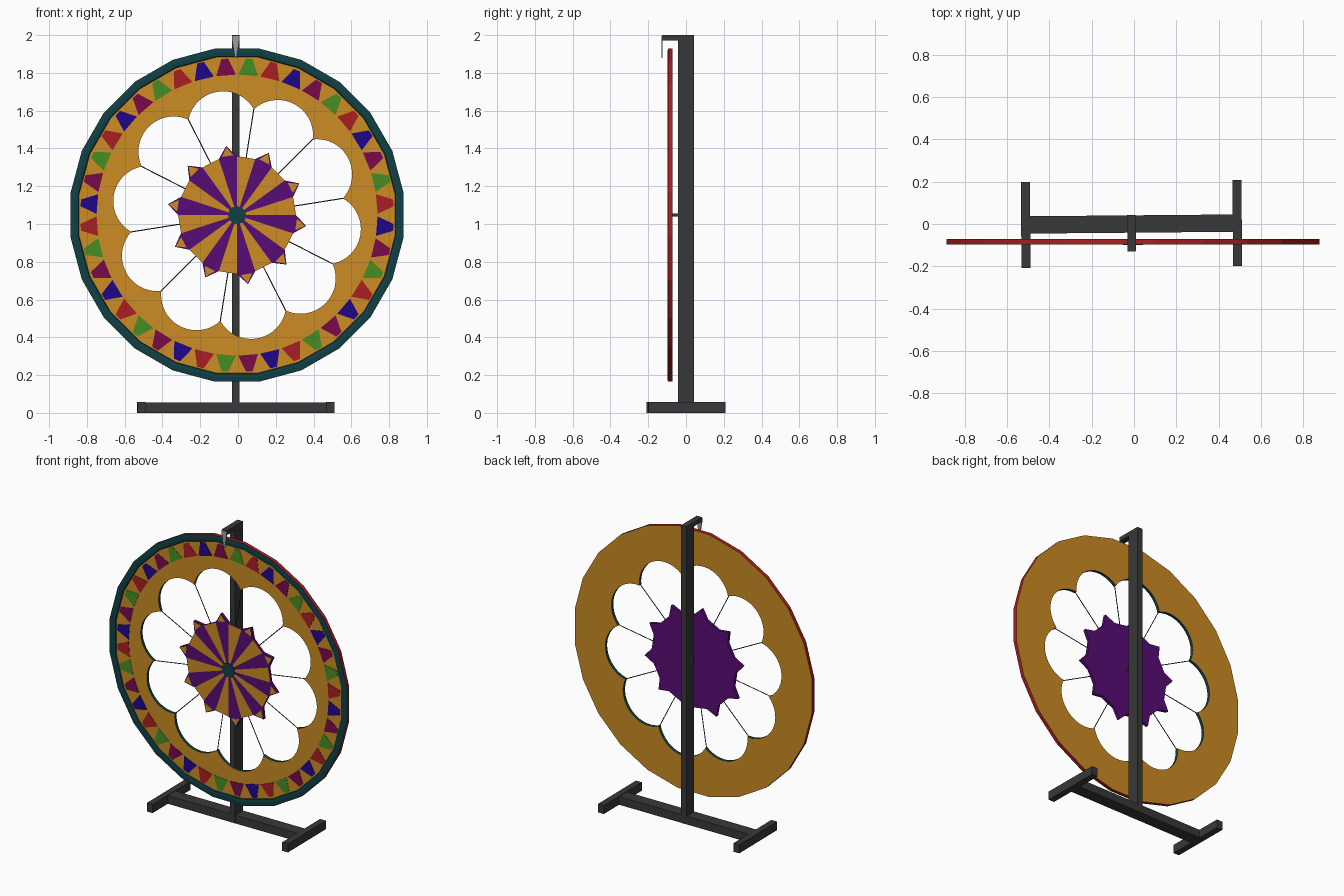
import bpy, bmesh, math
from math import sin, cos, radians
from mathutils import Matrix, Vector

if "Cube" in bpy.data.objects:
    bpy.data.objects.remove(bpy.data.objects["Cube"])


def mat(name, r, g, b):
    def lin(c):
        c /= 255
        return c / 12.92 if c <= 0.04045 else ((c + 0.055) / 1.055) ** 2.4
    m = bpy.data.materials.new(name)
    m.diffuse_color = (lin(r), lin(g), lin(b), 1)
    m.use_nodes = True
    m.node_tree.nodes["Principled BSDF"].inputs["Base Color"].default_value = m.diffuse_color
    return m


GOLD = mat("gold", 204, 140, 35)
TEAL = mat("dark teal", 16, 64, 70)
RED = mat("red", 168, 30, 34)
VIOLET = mat("violet", 88, 12, 118)
MAGENTA = mat("magenta", 120, 10, 75)
BLUE = mat("blue", 32, 6, 138)
GREEN = mat("green", 70, 142, 36)
GREY = mat("charcoal", 56, 56, 56)
STEEL = mat("light grey", 155, 155, 155)

CX, CZ = -0.005, 1.047            # wheel centre
BACK, FRONT = -0.071, -0.091      # wheel faces
SX = -0.012                       # stand centre
TURN = Matrix.Rotation(radians(0.5), 4, 'Z')


def polar(r, deg, y):
    """Point on the wheel; angle runs clockwise from the top seen from the front."""
    a = radians(deg)
    return Vector((CX + r * sin(a), y, CZ + r * cos(a)))


def make(name, verts, faces, mats, index=None):
    me = bpy.data.meshes.new(name)
    me.from_pydata([tuple(v) for v in verts], [], faces)
    for m in mats:
        me.materials.append(m)
    if index:
        for p, i in zip(me.polygons, index):
            p.material_index = i
    bm = bmesh.new()
    bm.from_mesh(me)
    bmesh.ops.recalc_face_normals(bm, faces=bm.faces)
    bm.to_mesh(me)
    bm.free()
    ob = bpy.data.objects.new(name, me)
    bpy.context.collection.objects.link(ob)
    return ob


def prism(name, front, depth, m):
    """Plate: front outline pushed back along +y."""
    n = len(front)
    back = [v + Vector((0, depth, 0)) for v in front]
    faces = [list(range(n)), list(range(n, 2 * n))]
    faces += [[i, (i + 1) % n, n + (i + 1) % n, n + i] for i in range(n)]
    return make(name, front + back, faces, [m])


def box(name, x, y, z, m=GREY):
    pts = [Vector((a, y[0], b)) for a, b in
           ((x[0], z[0]), (x[1], z[0]), (x[1], z[1]), (x[0], z[1]))]
    ob = prism(name, pts, y[1] - y[0], m)
    ob.data.transform(TURN)
    return ob


def rod(name, p, q, r, sides, m):
    d = q - p
    bm = bmesh.new()
    bmesh.ops.create_cone(bm, cap_ends=True, segments=sides, radius1=r, radius2=r, depth=d.length,
                          matrix=Matrix.Translation((p + q) / 2) @ d.to_track_quat('Z', 'Y').to_matrix().to_4x4())
    me = bpy.data.meshes.new(name)
    bm.to_mesh(me)
    bm.free()
    me.materials.append(m)
    bpy.context.collection.objects.link(bpy.data.objects.new(name, me))


# Wheel ring: 24-sided outside, ten rounded petals cut out of the inside
def outer(deg, apothem):
    return apothem / cos(radians((deg + 7.5) % 15 - 7.5))


def petal(deg):
    a = radians((deg + 9 + 18) % 36 - 18)
    d, r = 0.474, 0.187
    return d * cos(a) + math.sqrt(r * r - (d * sin(a)) ** 2)


STEP, N, ROWS = 1.5, 240, 7
verts, faces, index = [], [], []
row_mats = [1, 0, 1, 1, 1, 2, 0]   # wall, face, three rim bands, outside, back
for i in range(N):
    a = i * STEP
    profile = [(petal(a), BACK), (petal(a), FRONT), (outer(a, 0.836), FRONT), (outer(a, 0.84), -0.096),
               (outer(a, 0.858), -0.098), (outer(a, 0.882), -0.096), (outer(a, 0.882), BACK)]
    verts += [polar(r, a, y) for r, y in profile]
    for j in range(ROWS):
        k, j2 = (i + 1) % N, (j + 1) % ROWS
        faces.append([i * ROWS + j, i * ROWS + j2, k * ROWS + j2, k * ROWS + j])
        index.append(row_mats[j])
make("wheel_ring", verts, faces, [GOLD, TEAL, RED], index)

# Forty coloured wedges around the ring
for k in range(40):
    a = 4.5 + 9 * k
    pts = []
    for r, w in ((0.742, -0.052), (0.742, 0.052), (0.83, 0.018), (0.83, -0.018)):
        pts.append(polar(math.hypot(r, w), a + math.degrees(math.atan2(w, r)), FRONT - 0.002))
    prism("wedge_%02d" % k, pts, 0.003, (GREEN, RED, BLUE, MAGENTA)[k % 4])

# Striped centre disc with ten points
verts, faces, index = [polar(0, 0, -0.094)], [], []
for k in range(10):
    t = -9 + 36 * k
    verts += [polar(0.312, t - 9, -0.094), polar(0.37, t, -0.094), polar(0.312, t + 9, -0.094)]
    b = 1 + 3 * k
    faces += [[0, b, b + 2], [b, b + 1, b + 2], [0, b + 2, b + 3 if k < 9 else 1]]
    index += [0, 0, 1]
n = len(verts) - 1
verts += [v + Vector((0, 0.02, 0)) for v in verts[1:]]
faces.append(list(range(n + 1, 2 * n + 1)))
faces += [[1 + i, 1 + (i + 1) % n, n + 1 + (i + 1) % n, n + 1 + i] for i in range(n)]
index += [0] * (n + 1)
make("centre_disc", verts, faces, [VIOLET, GOLD], index)

# Gold tips on the disc, and spokes out to the petal cusps
for k in range(10):
    t = -9 + 36 * k
    prism("disc_tip_%d" % k, [polar(0.318, t - 5.5, -0.096), polar(0.364, t, -0.096),
                              polar(0.318, t + 5.5, -0.096)], 0.003, GOLD)
    rod("spoke_%d" % k, polar(0.25, t + 18, -0.083), polar(0.572, t + 18, -0.083), 0.0028, 6, GREY)

# Hub and axle
rod("hub", polar(0, 0, -0.099), polar(0, 0, -0.08), 0.048, 12, TEAL)
rod("axle", polar(0, 0, -0.078), polar(0, 0, -0.03), 0.008, 12, GREY)

# Stand
box("post", (SX - 0.02, SX + 0.02), (-0.042, 0.042), (0, 2.0))
box("base_bar", (SX - 0.49, SX + 0.49), (-0.041, 0.041), (0, 0.055))
for side, name in ((-1, "left_foot"), (1, "right_foot")):
    xs = sorted((SX + side * 0.479, SX + side * 0.522))
    box(name, xs, (-0.204, 0.204), (0, 0.057))
box("top_arm", (SX - 0.02, SX + 0.02), (-0.128, -0.04), (1.972, 2.0))

# Tapered pointer hanging in front of the rim
prism("pointer", [Vector((SX + x, -0.13, z)) for x, z in
                  ((-0.019, 1.995), (-0.019, 1.97), (-0.004, 1.88), (0.004, 1.88), (0.019, 1.97), (0.019, 1.995))],
      0.006, STEEL)
